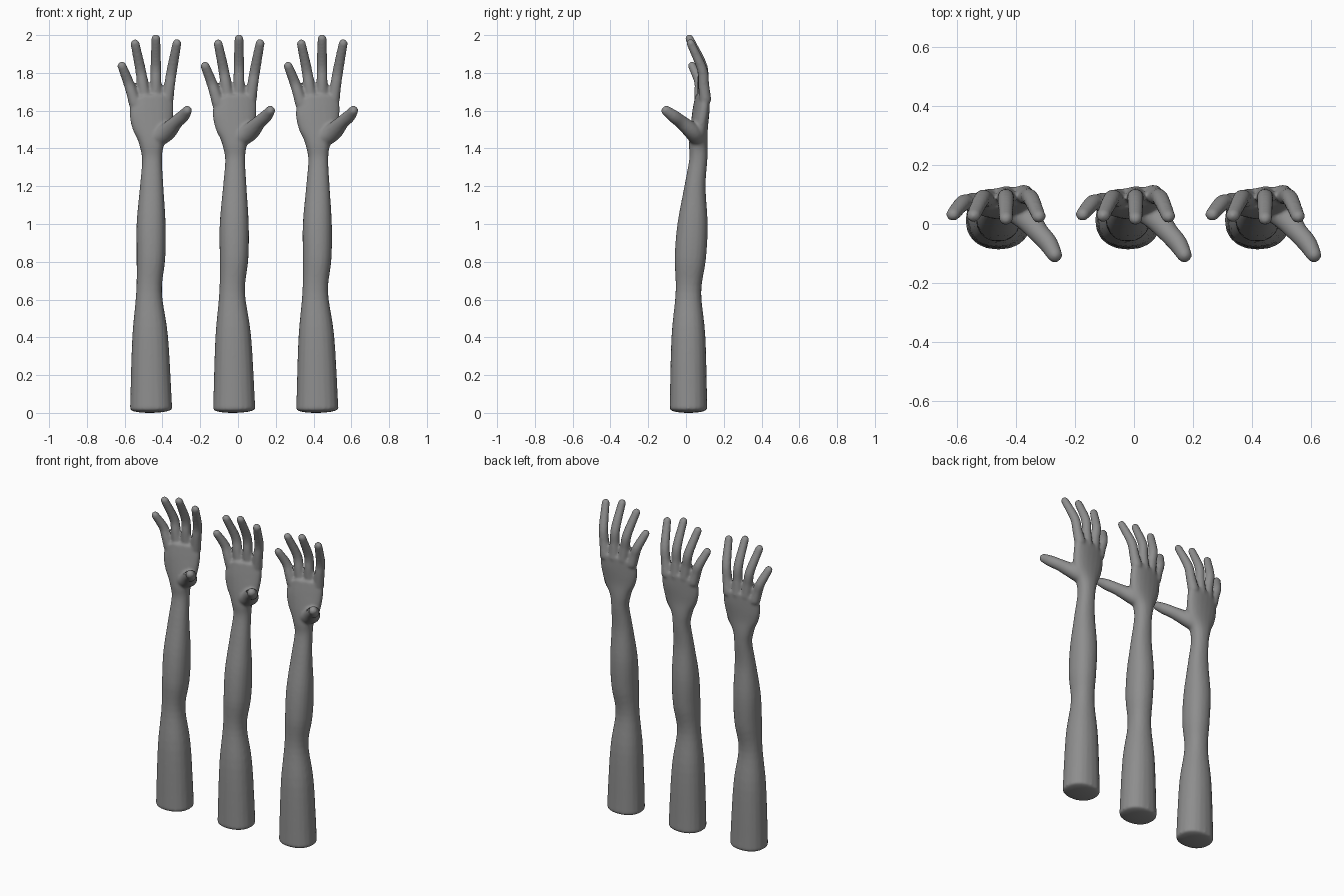
import bpy, bmesh, math
from mathutils import Vector

cube = bpy.data.objects.get("Cube")
if cube:
    bpy.data.objects.remove(cube, do_unlink=True)

skin = bpy.data.materials.new("plain grey")
skin.use_nodes = True
GREY = (0.27, 0.27, 0.27, 1)
skin.diffuse_color = GREY
skin.node_tree.nodes["Principled BSDF"].inputs["Base Color"].default_value = GREY

SIDES = 20
STEPS = 5


def spline(rows):
    """Catmull-Rom interpolation of (x, y, z, width radius, depth radius) rows."""
    rows = [Vector(r) for r in rows]
    ext = [rows[0] * 2 - rows[1]] + rows + [rows[-1] * 2 - rows[-2]]
    out = []
    for a, b, c, d in zip(ext, ext[1:], ext[2:], ext[3:]):
        for i in range(STEPS):
            t = i / STEPS
            out.append(0.5 * (2 * b + (c - a) * t + (2 * a - 5 * b + 4 * c - d) * t * t
                              + (3 * b - a - 3 * c + d) * t ** 3))
    return out + [rows[-1]]


def loft(bm, rows, bulge=1.0, power=1.0):
    """Closed tube along a path, with rounded caps at both ends."""
    pts = spline(rows)
    centres = [Vector(p[:3]) for p in pts]
    n = len(pts)
    rings = []
    for i, (p, c) in enumerate(zip(pts, centres)):
        t = (centres[min(i + 1, n - 1)] - centres[max(i - 1, 0)]).normalized()
        rings.append((c, t, p[3], p[4]))

    def cap(ring, sign):
        c, t, rx, ry = ring
        r = min(rx, ry) * bulge * sign
        return [(c + t * r * math.sin(a), t, rx * math.cos(a), ry * math.cos(a))
                for a in map(math.radians, (25, 50, 70, 85))]

    rings = cap(rings[0], -1)[::-1] + rings + cap(rings[-1], 1)
    loops = []
    for c, t, rx, ry in rings:
        side = (Vector((1, 0, 0)) - t * t.x).normalized()
        depth = t.cross(side)
        loop = []
        for k in range(SIDES):
            a = math.tau * k / SIDES
            u, v = math.cos(a), math.sin(a)
            u, v = (math.copysign(abs(w) ** power, w) for w in (u, v))
            loop.append(bm.verts.new(c + side * rx * u + depth * ry * v))
        loops.append(loop)
    for lo, hi in zip(loops, loops[1:]):
        for k in range(SIDES):
            j = (k + 1) % SIDES
            bm.faces.new((lo[k], lo[j], hi[j], hi[k]))
    bm.faces.new(loops[0][::-1])
    bm.faces.new(loops[-1])


bm = bmesh.new()

# Forearm flowing into the wrist and palm
loft(bm, [
    (-.023, .013, .02, .112, .10),
    (-.028, .013, .40, .095, .09),
    (-.034, .013, .64, .068, .068),
    (-.024, .023, .82, .076, .083),
    (-.023, .035, 1.0, .077, .08),
    (-.020, .048, 1.2, .062, .056),
    (-.018, .065, 1.34, .053, .048),
    (-.020, .066, 1.42, .066, .05),
    (-.016, .070, 1.50, .10, .046),
    (-.020, .082, 1.60, .116, .042),
    (-.022, .09, 1.675, .113, .036),
], bulge=0.2, power=0.9)

# Slant the palm back and lower its outer edge
for v in bm.verts:
    blend = min(max((v.co.z - 1.4) / 0.2, 0), 1)
    v.co.y += 0.13 * v.co.x * blend
    v.co.z -= 0.45 * max(0, -v.co.x - 0.06) * blend

# Fingers: base, bend and tip as (x, y, z)
FINGERS = [
    ((-.108, .075, 1.64), (-.145, .07, 1.755), (-.178, .032, 1.838)),
    ((-.056, .088, 1.66), (-.080, .085, 1.82), (-.108, .028, 1.955)),
    ((.002, .097, 1.66), (.002, .085, 1.84), (.002, .018, 1.982)),
    ((.062, .102, 1.66), (.088, .085, 1.82), (.114, .025, 1.957)),
]
for base, bend, tip in FINGERS:
    mid = Vector(base).lerp(Vector(bend), 0.5)
    loft(bm, [(*base, .034, .032), (*mid, .029, .029),
              (*bend, .028, .027), (*tip, .024, .022)])

# Thumb reaching forward from the wrist
loft(bm, [(.0, .065, 1.45, .05, .045), (.06, .035, 1.488, .05, .045),
          (.11, -.025, 1.54, .036, .036), (.145, -.065, 1.57, .033, .034),
          (.168, -.105, 1.60, .026, .027)])

bmesh.ops.recalc_face_normals(bm, faces=bm.faces)
mesh = bpy.data.meshes.new("arm")
bm.to_mesh(mesh)
bm.free()
mesh.materials.append(skin)

# Three identical arms in a row, each fused into one smooth skin
for name, x in (("right_arm", -0.44), ("middle_arm", 0), ("left_arm", 0.44)):
    arm = bpy.data.objects.new(name, mesh)
    arm.location.x = x + 0.003
    bpy.context.collection.objects.link(arm)
    fuse = arm.modifiers.new("fuse", 'REMESH')
    fuse.mode = 'VOXEL'
    fuse.voxel_size = 0.008
    fuse.use_smooth_shade = True
    relax = arm.modifiers.new("relax", 'SMOOTH')
    relax.factor = 0.5
    relax.iterations = 5
